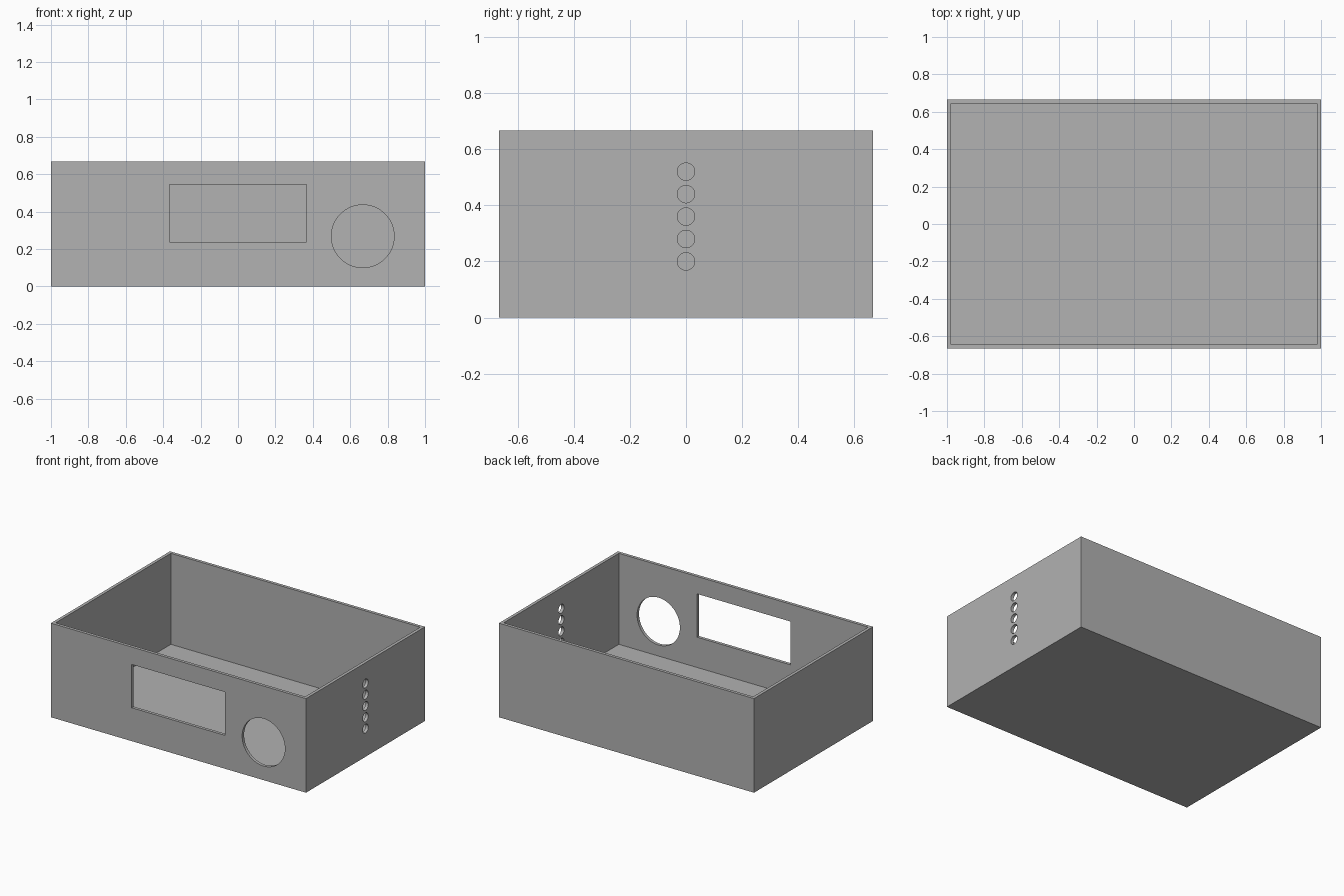
import bpy
import math

cube = bpy.data.objects.get("Cube")
if cube:
    bpy.data.objects.remove(cube, do_unlink=True)

WIDTH, DEPTH, HEIGHT = 2.0, 1.333, 0.667
WALL = 0.022

grey = bpy.data.materials.new("plain_grey")
grey.use_nodes = True
colour = (0.445, 0.445, 0.445, 1)
grey.diffuse_color = colour
grey.node_tree.nodes["Principled BSDF"].inputs["Base Color"].default_value = colour


def box(name, size, centre):
    bpy.ops.mesh.primitive_cube_add(size=1, location=centre)
    obj = bpy.context.object
    obj.name = name
    obj.scale = size
    bpy.ops.object.transform_apply(location=True, scale=True)
    obj.data.materials.append(grey)
    return obj


def rod(name, radius, centre, rotation):
    bpy.ops.mesh.primitive_cylinder_add(
        vertices=64, radius=radius, depth=0.2, location=centre, rotation=rotation)
    obj = bpy.context.object
    obj.name = name
    bpy.ops.object.transform_apply(location=True, rotation=True)
    obj.data.materials.append(grey)
    return obj


# Open-topped case
case = box("case", (WIDTH, DEPTH, HEIGHT), (0, 0, HEIGHT / 2))

# Cutters: hollow interior, front window, round front opening
cutters = [
    box("interior_cutter", (WIDTH - 2 * WALL, DEPTH - 2 * WALL, HEIGHT),
        (0, 0, WALL + HEIGHT / 2)),
    box("window_cutter", (0.733, 0.2, 0.307), (0, -DEPTH / 2, 0.39)),
    rod("round_opening_cutter", 0.168, (0.667, -DEPTH / 2, 0.268), (math.pi / 2, 0, 0)),
]

# Column of vent holes in the +x wall
for i in range(5):
    cutters.append(rod(f"vent_cutter_{i + 1}", 0.031,
                       (WIDTH / 2, 0, 0.2 + 0.08 * i), (0, math.pi / 2, 0)))

# Cut the openings and remove the helpers
bpy.context.view_layer.objects.active = case
for cutter in cutters:
    cutter.hide_render = True
    cut = case.modifiers.new(cutter.name, 'BOOLEAN')
    cut.operation = 'DIFFERENCE'
    cut.solver = 'EXACT'
    cut.object = cutter
    bpy.ops.object.modifier_apply(modifier=cut.name)
    bpy.data.objects.remove(cutter, do_unlink=True)

# Smooth the round openings, keep the corners sharp
bpy.ops.object.select_all(action='DESELECT')
case.select_set(True)
bpy.ops.object.shade_smooth_by_angle(angle=math.radians(30))
